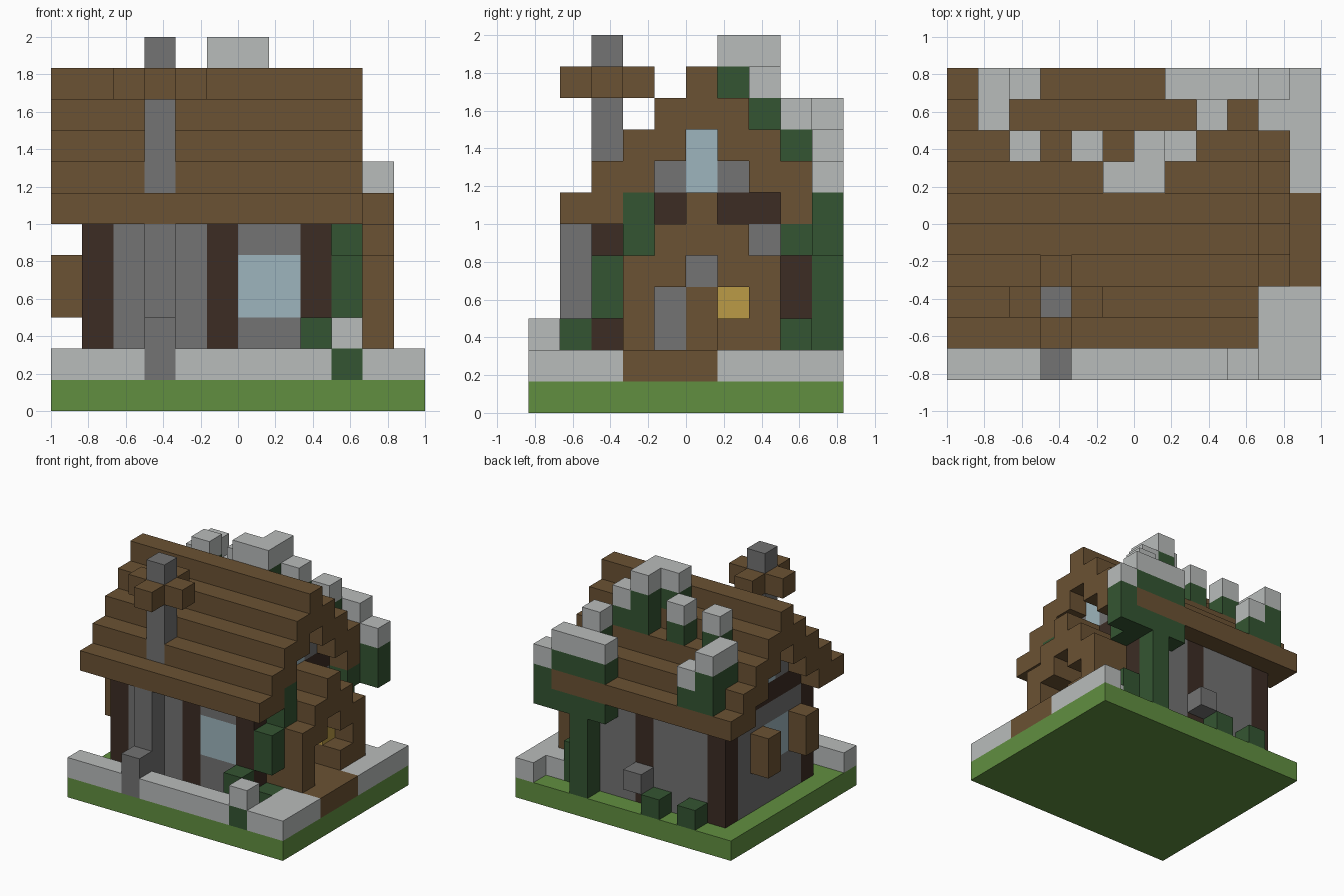
import bpy
import bmesh
from mathutils import Vector

cube = bpy.data.objects.get("Cube")
if cube:
    bpy.data.objects.remove(cube, do_unlink=True)

UNIT = 1 / 6
ORIGIN = Vector((-1, -5 * UNIT, 0))


def linear(c):
    c /= 255
    return c / 12.92 if c <= 0.04045 else ((c + 0.055) / 1.055) ** 2.4


def material(name, r, g, b):
    mat = bpy.data.materials.new(name)
    mat.use_nodes = True
    color = (linear(r), linear(g), linear(b), 1)
    mat.diffuse_color = color
    bsdf = mat.node_tree.nodes["Principled BSDF"]
    bsdf.inputs["Base Color"].default_value = color
    bsdf.inputs["Roughness"].default_value = 0.9
    return mat


GRASS = material("grass green", 97, 143, 64)
SNOW = material("snow", 185, 188, 187)
WOOD = material("brown wood", 107, 82, 51)
LOG = material("dark log", 60, 44, 36)
STONE = material("grey stone", 115, 115, 115)
LEAF = material("dark leaf", 52, 85, 50)
GLASS = material("pale glass", 157, 181, 189)
GOLD = material("lantern gold", 187, 155, 70)

cells = {}      # block position -> part name
part_mats = {}  # part name -> material


def span(v):
    return range(v[0], v[1] + 1) if isinstance(v, tuple) else (v,)


def fill(part, mat, i, j, k):
    """Fill a box of blocks; later parts replace earlier ones."""
    part_mats[part] = mat
    for x in span(i):
        for y in span(j):
            for z in span(k):
                cells[x, y, z] = part


def capped(i, j, low, high):
    """Leaves with one block of snow on top."""
    fill("roof_leaves", LEAF, i, j, (low, high - 1))
    fill("roof_snow", SNOW, i, j, high)


# Ground, snow border and path
fill("ground", GRASS, (0, 11), (0, 9), 0)
fill("ground_snow", SNOW, (0, 11), 0, 1)
fill("ground_snow", SNOW, (10, 11), (0, 2), 1)
fill("ground_snow", SNOW, (10, 11), (6, 8), 1)
fill("ground_snow", SNOW, 11, 9, 1)
fill("path", WOOD, (9, 11), (3, 5), 1)

# Walls, rising inside the roof
fill("walls", STONE, (1, 8), (2, 8), (1, 5))
for s in range(4):
    fill("walls", STONE, (1, 8), (2 + s, 8 - s), 6 + s)
for i in (1, 5, 8):
    for j in (2, 8):
        fill("wall_logs", LOG, i, j, (1, 5))
for i in (1, 8):
    fill("gable_beams", LOG, i, (3, 7), 6)
    fill("gable_windows", GLASS, i, 5, (7, 8))
fill("front_window", GLASS, (6, 7), 2, (3, 4))
fill("side_window", GLASS, 1, (4, 5), (3, 4))
for j in (3, 6):
    fill("shutters", WOOD, 0, j, (3, 4))
fill("door", WOOD, 8, 5, (1, 3))

# Stepped roof
for s in range(4):
    fill("roof", WOOD, (0, 9), (1 + s, 2 + s), 6 + s)
    fill("roof", WOOD, (0, 9), (8 - s, 9 - s), 6 + s)
fill("roof", WOOD, (0, 9), 5, (9, 10))

# Porch
for j in (3, 7):
    fill("porch", WOOD, (9, 10), j, (2, 4))
for j in (4, 6):
    fill("porch", WOOD, (9, 10), j, (4, 5))
fill("porch", WOOD, (9, 10), 5, (5, 6))
fill("porch_rail", WOOD, (9, 10), 6, 2)
fill("lantern", GOLD, 9, 6, 3)

# Chimney with a wooden collar
fill("chimney_base", STONE, 3, 1, (1, 5))
fill("chimney_collar", WOOD, (2, 4), 2, 10)
fill("chimney_collar", WOOD, 3, (1, 3), 10)
fill("chimney", STONE, 3, 2, (7, 11))

# Garden posts, shrubs and loose stone
fill("gate_stone", STONE, 3, 0, (1, 2))
fill("corner_shrub", LEAF, 9, 0, 1)
fill("ground_snow", SNOW, 9, 0, 2)
fill("front_shrubs", LEAF, 8, 1, (1, 2))
fill("front_shrubs", LEAF, 9, 2, 1)
fill("back_shrubs", LEAF, 2, 9, 1)
fill("back_shrubs", LEAF, 4, 9, 1)
fill("back_stone", STONE, 5, 9, 2)

# Climbing vines
fill("front_vine", LEAF, 9, 2, (3, 4))
fill("front_vine", LEAF, 9, 3, (5, 6))
fill("back_vine", LEAF, 8, 9, (1, 4))
fill("back_vine", LEAF, 9, 8, (1, 2))
fill("back_vine", LEAF, (7, 9), 9, 5)
fill("back_vine", LEAF, 9, 8, 5)
fill("back_vine", LEAF, 10, 9, 5)

# Snow-capped leaves over the back of the roof
capped(10, 9, 6, 7)
capped((7, 9), 9, 7, 8)
capped(8, 8, 8, 9)
capped(1, 9, 7, 9)
capped(1, 8, 8, 9)
capped(2, 9, 7, 8)
capped(2, 7, 9, 10)
capped(4, 7, 9, 10)
capped(7, 7, 9, 10)
capped(6, 7, 9, 11)
capped((5, 6), 6, 10, 11)


def build(part):
    """Make one mesh of the exposed faces of a part."""
    bm = bmesh.new()
    verts = {}
    for pos, owner in cells.items():
        if owner != part:
            continue
        for axis in range(3):
            for side in (0, 1):
                step = [0, 0, 0]
                step[axis] = 2 * side - 1
                if tuple(p + d for p, d in zip(pos, step)) in cells:
                    continue
                corners = []
                for u, v in ((0, 0), (1, 0), (1, 1), (0, 1)):
                    c = list(pos)
                    c[axis] += side
                    c[(axis + 1) % 3] += u
                    c[(axis + 2) % 3] += v
                    c = tuple(c)
                    if c not in verts:
                        verts[c] = bm.verts.new(ORIGIN + Vector(c) * UNIT)
                    corners.append(verts[c])
                if not side:
                    corners.reverse()
                bm.faces.new(corners)
    # Join neighbouring blocks into clean flat panels
    bmesh.ops.dissolve_limit(bm, angle_limit=0.01, verts=bm.verts[:], edges=bm.edges[:])
    mesh = bpy.data.meshes.new(part)
    bm.to_mesh(mesh)
    bm.free()
    mesh.materials.append(part_mats[part])
    bpy.context.scene.collection.objects.link(bpy.data.objects.new(part, mesh))


for part in part_mats:
    build(part)
